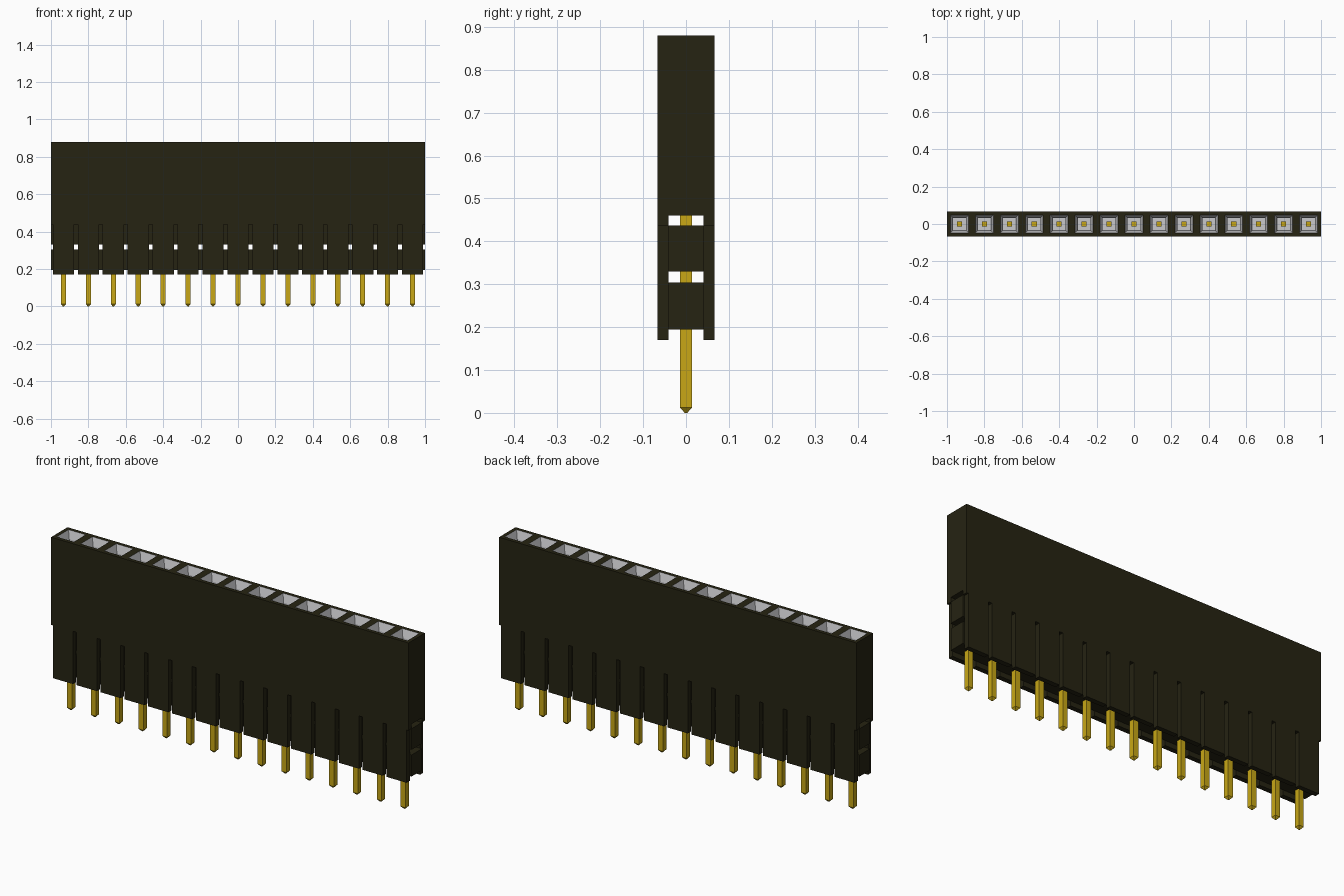
import bpy, bmesh
from mathutils import Matrix, Vector

if "Cube" in bpy.data.objects:
    bpy.data.objects.remove(bpy.data.objects["Cube"], do_unlink=True)

COUNT = 15
PITCH = 2 / COUNT
CENTRES = [-1 + PITCH * (i + 0.5) for i in range(COUNT)]
DEPTH = 0.066      # half depth of the housing
INNER = 0.041      # half depth of the core between the skirts
TOP = 0.88


def material(name, rgb):
    m = bpy.data.materials.new(name)
    m.use_nodes = True
    m.diffuse_color = (*rgb, 1)
    bsdf = m.node_tree.nodes["Principled BSDF"]
    bsdf.inputs["Base Color"].default_value = (*rgb, 1)
    bsdf.inputs["Roughness"].default_value = 0.6
    return m


BLACK = material("black plastic", (0.019, 0.017, 0.006))
GOLD = material("gold", (0.58, 0.39, 0.008))
GREY = material("contact grey", (0.58, 0.58, 0.60))


def finish(bm, name, mats):
    bmesh.ops.recalc_face_normals(bm, faces=bm.faces)
    mesh = bpy.data.meshes.new(name)
    bm.to_mesh(mesh)
    bm.free()
    for m in mats:
        mesh.materials.append(m)
    obj = bpy.data.objects.new(name, mesh)
    bpy.context.collection.objects.link(obj)
    return obj


def add_box(bm, lo, hi):
    lo, hi = Vector(lo), Vector(hi)
    mat = Matrix.Translation((lo + hi) / 2) @ Matrix.Diagonal((*(hi - lo), 1))
    bmesh.ops.create_cube(bm, size=1, matrix=mat)


def add_square_loft(bm, x, sections):
    """Square bar centred on x, from (z, half width) sections."""
    rings = [[bm.verts.new((x + sx * h, sy * h, z))
              for sx, sy in ((-1, -1), (1, -1), (1, 1), (-1, 1))]
             for z, h in sections]
    for a, b in zip(rings, rings[1:]):
        for i in range(4):
            j = (i + 1) % 4
            bm.faces.new((a[i], a[j], b[j], b[i]))
    bm.faces.new(rings[0][::-1])
    bm.faces.new(rings[-1])


# Upper housing: a row of cells, each with a funnel and a square shaft
bm = bmesh.new()
bmesh.ops.create_grid(bm, x_segments=COUNT, y_segments=1, size=1,
                      matrix=Matrix.Translation((0, 0, 0.46)) @ Matrix.Diagonal((1, DEPTH, 1, 1)))
ext = bmesh.ops.extrude_face_region(bm, geom=bm.faces[:], use_keep_orig=True)
bmesh.ops.translate(bm, vec=(0, 0, TOP - 0.46),
                    verts=[g for g in ext["geom"] if isinstance(g, bmesh.types.BMVert)])
bmesh.ops.recalc_face_normals(bm, faces=bm.faces)
tops = [f for f in bm.faces if f.calc_center_median().z > TOP - 0.001]
bmesh.ops.inset_individual(bm, faces=tops, thickness=0.0265)
for f in tops:
    f.material_index = 1
for thickness, depth in ((0.019, -0.04), (0.001, -0.34)):
    walls = bmesh.ops.inset_individual(bm, faces=tops, thickness=thickness, depth=depth)
    for f in walls["faces"]:
        f.material_index = 1
finish(bm, "upper_housing", [BLACK, GREY])

# Skirts: a continuous lip and a comb of plates on the front and the back
for name, y0, y1 in (("front_skirt", -DEPTH, -INNER), ("back_skirt", INNER, DEPTH)):
    bm = bmesh.new()
    add_box(bm, (-1, y0, 0.437), (1, y1, 0.46))
    for x in CENTRES:
        add_box(bm, (x - 0.0565, y0, 0.17), (x + 0.0565, y1, 0.437))
    finish(bm, name, [BLACK])

# Core bars that hold the pins between the skirts
for name, z0, z1 in (("upper_core_bar", 0.33, 0.437), ("lower_core_bar", 0.195, 0.304)):
    bm = bmesh.new()
    add_box(bm, (-1, -INNER, z0), (1, INNER, z1))
    finish(bm, name, [BLACK])

# Pins with chamfered tips, reaching up into the sockets
bm = bmesh.new()
for x in CENTRES:
    add_square_loft(bm, x, [(0, 0.003), (0.012, 0.0135), (0.70, 0.0135)])
finish(bm, "pins", [GOLD])
